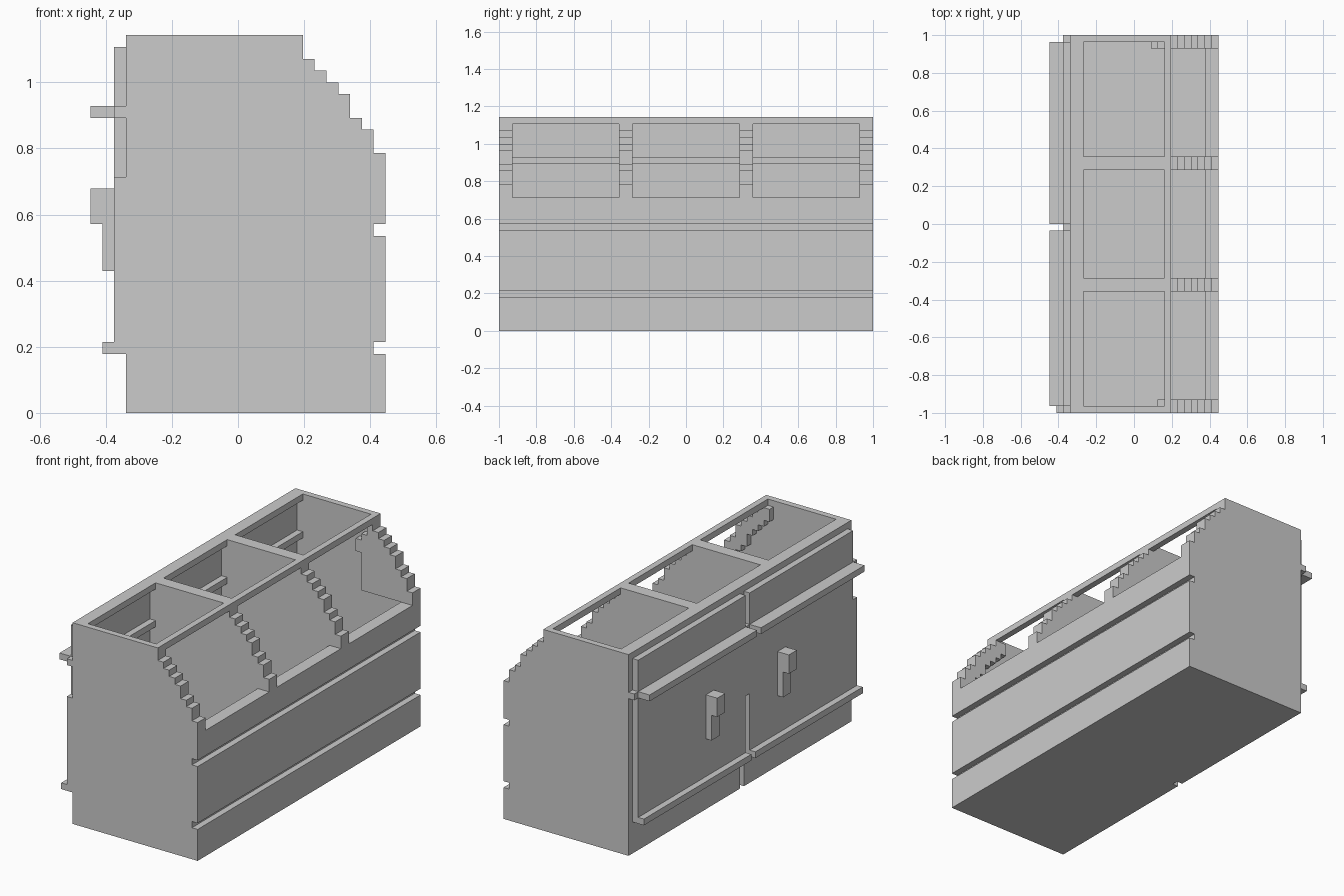
import bpy, bmesh

if "Cube" in bpy.data.objects:
    bpy.data.objects.remove(bpy.data.objects["Cube"])

U = 1 / 28  # one grid cell; x cells run 0..25, y cells -28..28, z cells 0..32


def prism(name, profile, y0, y1):
    """Extrude an x/z profile (in cells) from y0 to y1."""
    bm = bmesh.new()
    verts = [bm.verts.new(((x - 12.5) * U, y0 * U, z * U)) for x, z in profile]
    face = bm.faces.new(verts)
    new = bmesh.ops.extrude_face_region(bm, geom=[face])["geom"]
    moved = [v for v in new if isinstance(v, bmesh.types.BMVert)]
    bmesh.ops.translate(bm, verts=moved, vec=(0, (y1 - y0) * U, 0))
    bmesh.ops.recalc_face_normals(bm, faces=bm.faces)
    mesh = bpy.data.meshes.new(name)
    bm.to_mesh(mesh)
    bm.free()
    obj = bpy.data.objects.new(name, mesh)
    bpy.context.collection.objects.link(obj)
    return obj


def box(name, x0, x1, y0, y1, z0, z1):
    return prism(name, [(x0, z0), (x1, z0), (x1, z1), (x0, z1)], y0, y1)


# Shared profiles: grooved lower edge and stepped upper edge
grooves = [(25, 0), (25, 5), (24, 5), (24, 6), (25, 6),
           (25, 15), (24, 15), (24, 16), (25, 16)]
steps = [(25, 22), (24, 22), (24, 24), (23, 24), (23, 25), (22, 25), (22, 27),
         (21, 27), (21, 28), (20, 28), (20, 29), (19, 29), (19, 30), (18, 30)]
side = [(3, 0)] + grooves + steps + [(18, 32), (3, 32)]

# End walls and dividers
for name, y0, y1 in [("end_wall_near", -28, -27), ("divider_near", -10, -8),
                     ("divider_far", 8, 10), ("end_wall_far", 27, 28)]:
    prism(name, side, y0, y1)

# Stepped window jambs inside the end walls
prism("window_jamb_far",
      [(16, 20), (25, 20)] + steps + [(18, 31), (17, 31), (17, 29), (16, 29),
       (16, 28), (15, 28), (15, 26), (16, 26)], 26, 27)
inner = [(x - 2, z - 1) for x, z in reversed(steps)]
prism("window_jamb_near",
      [(25, 20)] + steps + [(18, 31), (16, 31)] + inner[:-1] + [(23, 20)], -27, -26)

# Walls, floor and top rim between the ends
prism("grooved_wall", [(23, 0)] + grooves + [(25, 20), (23, 20)], -27, 27)
box("floor", 4, 23, -27, 27, 0, 1)
box("door_wall", 3, 4, -27, 27, 5, 31)
for name, y0, y1 in [("plinth_near", -27, -1), ("plinth_far", 0, 27)]:
    box(name, 3, 4, y0, y1, 0, 5)
box("plinth_backing", 4, 5, -2, 1, 0, 6)
box("rim_door_side", 3, 5, -27, 27, 31, 32)
box("rim_window_side", 17, 18, -27, 27, 31, 32)
box("inner_rail", 2, 5, -28, 28, 25, 26)

# Doors: upper panel, lower panel, shelf, bottom ledge and handle
for tag, y0, y1, h in [("near", -27, -1, -10), ("far", 0, 27, 8)]:
    low = -28 if tag == "near" else y0
    box("upper_panel_" + tag, 2, 3, y0, y1, 20, 31)
    box("lower_panel_" + tag, 2, 3, low, y1, 5, 20)
    box("shelf_" + tag, 0, 3, y0, y1, 25, 26)
    box("bottom_ledge_" + tag, 1, 3, low, y1, 5, 6)
    prism("handle_" + tag,
          [(2, 12), (1, 12), (1, 16), (0, 16), (0, 19), (2, 19)], h, h + 2)
box("panel_join", 2, 3, -1, 0, 15, 25)
